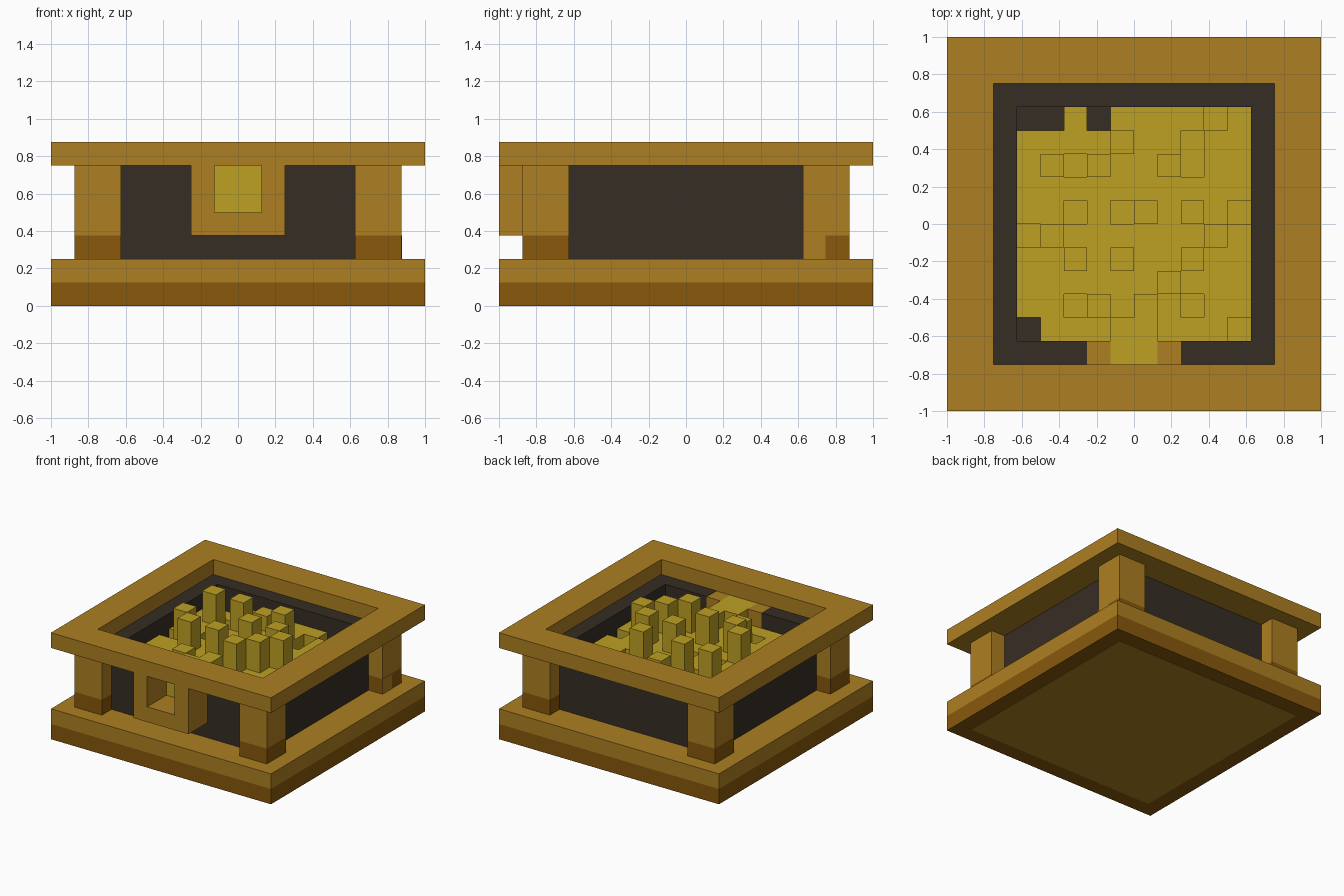
import bpy
import bmesh

cube = bpy.data.objects.get("Cube")
if cube:
    bpy.data.objects.remove(cube, do_unlink=True)


def linear(c):
    c /= 255
    return c / 12.92 if c <= 0.04045 else ((c + 0.055) / 1.055) ** 2.4


def material(name, r, g, b):
    m = bpy.data.materials.new(name)
    col = (linear(r), linear(g), linear(b), 1)
    m.diffuse_color = col
    m.use_nodes = True
    bsdf = m.node_tree.nodes["Principled BSDF"]
    bsdf.inputs["Base Color"].default_value = col
    bsdf.inputs["Roughness"].default_value = 0.9
    return m


WOOD = material("light wood", 173, 127, 33)
DARK_WOOD = material("dark wood", 136, 88, 12)
WALL = material("charcoal", 54, 45, 36)
GOLD = material("gold", 190, 160, 35)


def boxes(name, parts, *mats):
    """One object from boxes given as (x0, x1, y0, y1, z0, z1[, material index])."""
    bm = bmesh.new()
    for p in parts:
        x0, x1, y0, y1, z0, z1 = p[:6]
        verts = bmesh.ops.create_cube(bm, size=1)["verts"]
        for v in verts:
            v.co = (x1 if v.co.x > 0 else x0,
                    y1 if v.co.y > 0 else y0,
                    z1 if v.co.z > 0 else z0)
        for f in {f for v in verts for f in v.link_faces}:
            f.material_index = p[6] if len(p) > 6 else 0
    mesh = bpy.data.meshes.new(name)
    bm.to_mesh(mesh)
    bm.free()
    for m in mats:
        mesh.materials.append(m)
    obj = bpy.data.objects.new(name, mesh)
    bpy.context.collection.objects.link(obj)
    return obj


# Base slab: dark lower band, light upper band, light panel underneath
boxes("base_lower", [(-1, 1, -1, 1, 0, 0.125)], DARK_WOOD)
boxes("base_upper", [(-1, 1, -1, 1, 0.125, 0.25)], WOOD)
boxes("base_underside_panel", [(-0.87, 0.87, -0.87, 0.87, -0.002, 0.004)], WOOD)

# Corner posts with dark feet
for sx, side in ((-1, "right"), (1, "left")):
    for sy, end in ((-1, "front"), (1, "back")):
        x0, x1 = sorted((sx * 0.625, sx * 0.875))
        y0, y1 = sorted((sy * 0.625, sy * 0.875))
        boxes(f"{end}_{side}_post",
              [(x0, x1, y0, y1, 0.375, 0.75, 0), (x0, x1, y0, y1, 0.25, 0.375, 1)],
              WOOD, DARK_WOOD)
# Light patch on the foot of one post
boxes("post_foot_patch", [(0.87, 0.877, 0.625, 0.745, 0.25, 0.375)], WOOD)

# Top rim as four beams
boxes("top_rim", [(-1, 1, -1, -0.75, 0.75, 0.875), (-1, 1, 0.75, 1, 0.75, 0.875),
                  (-1, -0.75, -0.75, 0.75, 0.75, 0.875),
                  (0.75, 1, -0.75, 0.75, 0.75, 0.875)], WOOD)

# Basin walls, leaving a gap for the spout, and the basin floor
T = 0.752
boxes("basin_walls", [(-0.75, -0.625, -0.75, 0.75, 0.25, T),
                      (0.625, 0.75, -0.75, 0.75, 0.25, T),
                      (-0.625, 0.625, 0.625, 0.75, 0.25, T),
                      (-0.625, -0.25, -0.75, -0.625, 0.25, T),
                      (0.25, 0.625, -0.75, -0.625, 0.25, T),
                      (-0.25, 0.25, -0.75, -0.625, 0.25, 0.375)], WALL)
boxes("basin_floor", [(-0.625, 0.625, -0.625, 0.625, 0.25, 0.375)], WALL)

# Spout: floor and two cheeks, plugged with gold
boxes("spout", [(-0.25, 0.25, -1, -0.625, 0.375, 0.5),
                (-0.25, -0.125, -1, -0.625, 0.5, 0.75),
                (0.125, 0.25, -1, -0.625, 0.5, 0.75)], WOOD)
boxes("spout_filling", [(-0.125, 0.125, -0.75, -0.625, 0.5, 0.75)], GOLD)

# Gold columns of stepped height on a ten by ten grid
EMPTY = {(0, 9), (1, 9), (3, 9), (0, 0)}
LEVELS = {
    0.875: {(1, 7), (3, 7), (6, 7), (1, 4), (2, 3), (4, 3), (5, 5), (7, 5),
            (6, 2), (7, 3), (8, 4)},
    0.75: {(4, 0), (5, 0), (3, 1), (5, 1), (4, 8)},
    0.5: {(0, 4), (2, 5), (9, 5), (7, 8), (2, 7), (7, 7), (8, 9), (9, 0),
          (2, 1), (7, 1), (4, 5)},
}
height = {cell: z for z, cells in LEVELS.items() for cell in cells}
columns = []
for i in range(10):
    for j in range(10):
        if (i, j) not in EMPTY:
            x, y = -0.625 + 0.125 * i, -0.625 + 0.125 * j
            columns.append((x, x + 0.125, y, y + 0.125, 0.375, height.get((i, j), 0.625)))
boxes("gold_columns", columns, GOLD)
